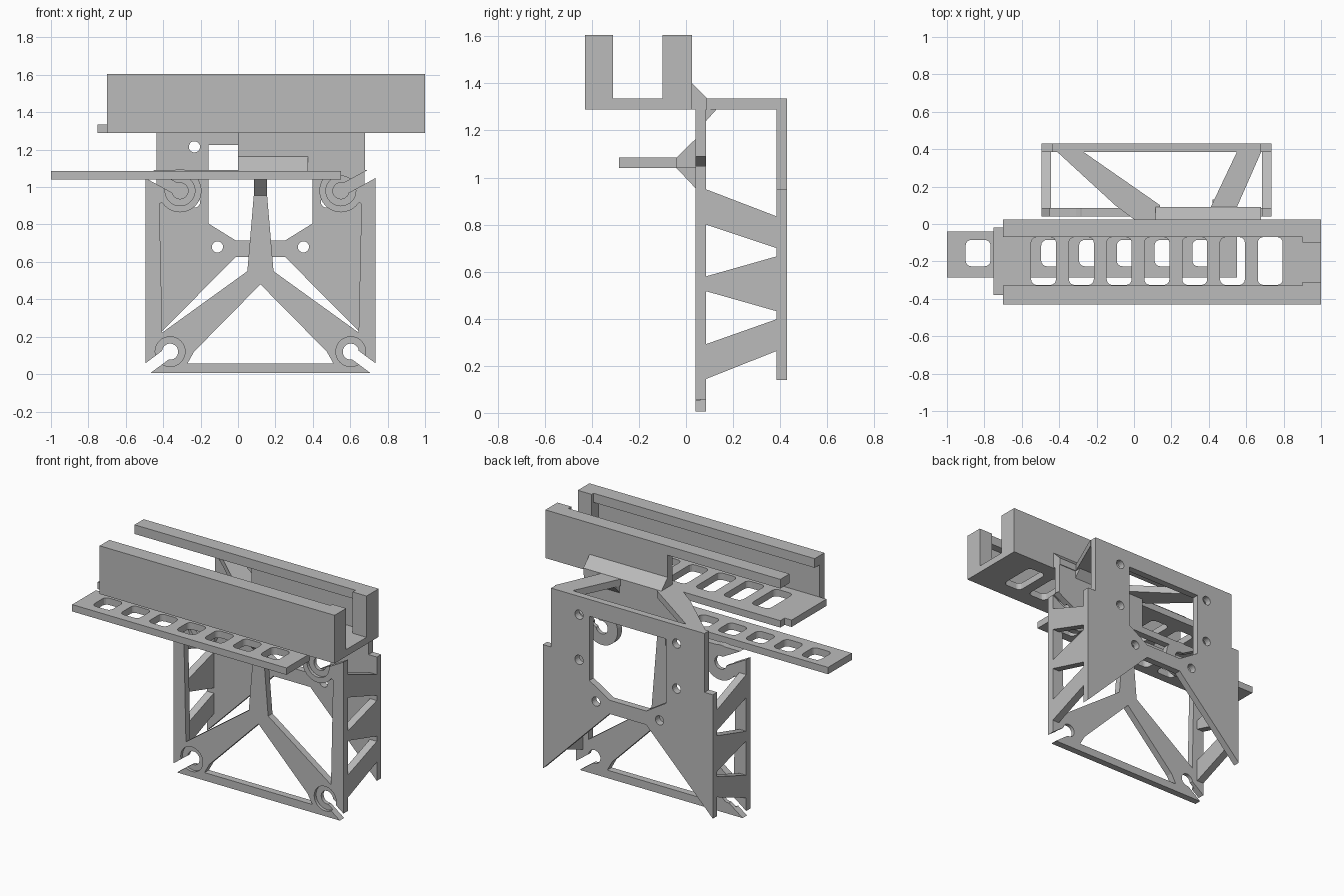
import bpy
import bmesh
from math import cos, sin, pi
from mathutils import Vector

if "Cube" in bpy.data.objects:
    bpy.data.objects.remove(bpy.data.objects["Cube"])

grey = bpy.data.materials.new("plain grey")
grey.use_nodes = True
COLOUR = (0.5, 0.5, 0.5, 1)
grey.diffuse_color = COLOUR
grey.node_tree.nodes["Principled BSDF"].inputs["Base Color"].default_value = COLOUR

CX = 0.12          # mirror plane of the bracket
T = 0.045          # plate thickness
FRAME_Y = 0.04
BACK_Y = 0.385
ORDER = {"x": (2, 0, 1), "y": (0, 2, 1), "z": (0, 1, 2)}


def prism(name, pts, axis, lo, hi):
    """Extrude a 2D outline along an axis from lo to hi."""
    bm = bmesh.new()
    verts = []
    for p in pts:
        src = (p[0], p[1], lo)
        verts.append(bm.verts.new([src[i] for i in ORDER[axis]]))
    face = bm.faces.new(verts)
    grown = bmesh.ops.extrude_face_region(bm, geom=[face])["geom"]
    shift = Vector([(0, 0, hi - lo)[i] for i in ORDER[axis]])
    bmesh.ops.translate(bm, vec=shift,
                        verts=[v for v in grown if isinstance(v, bmesh.types.BMVert)])
    bmesh.ops.recalc_face_normals(bm, faces=bm.faces)
    mesh = bpy.data.meshes.new(name)
    bm.to_mesh(mesh)
    bm.free()
    mesh.materials.append(grey)
    ob = bpy.data.objects.new(name, mesh)
    bpy.context.collection.objects.link(ob)
    return ob


def box(name, x0, x1, y0, y1, z0, z1):
    return prism(name, [(x0, y0), (x1, y0), (x1, y1), (x0, y1)], "z", z0, z1)


def circle(u, v, r, n=32):
    return [(u + r * cos(2 * pi * i / n), v + r * sin(2 * pi * i / n)) for i in range(n)]


def rounded(x0, x1, y0, y1, r=0.03, n=4):
    pts = []
    corners = [(x1 - r, y1 - r), (x0 + r, y1 - r), (x0 + r, y0 + r), (x1 - r, y0 + r)]
    for q, (cx, cy) in enumerate(corners):
        for i in range(n + 1):
            a = (q + i / n) * pi / 2
            pts.append((cx + r * cos(a), cy + r * sin(a)))
    return pts


def mirrored(pts, side):
    return [(CX + side * u, v) for u, v in pts]


def combine(ob, other, operation="DIFFERENCE"):
    mod = ob.modifiers.new("combine", "BOOLEAN")
    mod.operation = operation
    mod.solver = "EXACT"
    mod.object = other
    bpy.context.view_layer.objects.active = ob
    bpy.ops.object.modifier_apply(modifier=mod.name)
    bpy.data.objects.remove(other)


def cut(ob, pts, axis, lo, hi):
    combine(ob, prism("cutter", pts, axis, lo, hi))


# Front frame: outline, openings, then slotted corner mounts
f0, f1 = FRAME_Y, FRAME_Y + T
frame = box("front_frame", CX - 0.615, CX + 0.615, f0, f1, 0.005, 1.09)
cut(frame, mirrored([(-0.39, 0.057), (0.39, 0.057), (0.355, 0.12),
                     (0, 0.48), (-0.355, 0.12)], 1), "y", f0 - 0.1, f1 + 0.1)
side_opening = [(0.525, 0.222), (0.07, 0.55), (0.028, 1.045), (0.37, 1.045),
                (0.43, 0.98), (0.54, 0.91)]
for s in (-1, 1):
    cut(frame, mirrored(side_opening, s), "y", f0 - 0.1, f1 + 0.1)
mounts = [(0.483, 0.12, 0.1, -0.64), (0.43, 0.98, 0.115, 0.5)]
for s in (-1, 1):
    for u, v, r, angle in mounts:
        combine(frame, prism("mount", circle(CX + s * u, v, r), "y", f0, f1), "UNION")
        cut(frame, circle(CX + s * u, v, 0.08), "y", f0 - 0.1, f0 + 0.02)
        cut(frame, circle(CX + s * u, v, 0.043), "y", f0 - 0.1, f1 + 0.1)
        d = Vector((cos(angle), sin(angle)))
        n = Vector((-d.y, d.x)) * 0.029
        c = Vector((u, v))
        slot = [c + n, c - n, c - n + d * 0.35, c + n + d * 0.35]
        cut(frame, mirrored(slot, s), "y", f0 - 0.1, f1 + 0.1)

# Back plate: stepped shoulders, V-shaped lower edge, window and screw holes
b0, b1 = BACK_Y, BACK_Y + T
half = [(0.133, 0.625), (0.615, 0.14), (0.615, 0.95), (0.555, 0.95), (0.555, 1.335)]
plate = prism("back_plate", mirrored(half, 1) + mirrored(half[::-1], -1), "y", b0, b1)
window = [(0.133, 0.715), (0.278, 0.805), (0.278, 1.225)]
cut(plate, mirrored(window, 1) + mirrored(window[::-1], -1), "y", b0 - 0.1, b1 + 0.1)
for s in (-1, 1):
    for u, v in ((0.353, 1.215), (0.353, 0.92), (0.23, 0.68)):
        cut(plate, circle(CX + s * u, v, 0.03, 20), "y", b0 - 0.1, b1 + 0.1)

# Side trusses joining frame and back plate
truss = [(f1, 0.144), (b0, 0.263), (b0, 0.835), (f1, 0.95)]
gaps = [[(0.8, 0.7), (0.58, 0.665)], [(0.517, 0.432), (0.292, 0.398)]]
for s, name in ((-1, "right_truss"), (1, "left_truss")):
    x0, x1 = sorted((CX + s * 0.565, CX + s * 0.615))
    side = prism(name, truss, "x", x0, x1)
    for (a, b), (c, d) in gaps:
        cut(side, [(f1, a), (b0, b), (b0, d), (f1, c)], "x", x0 - 0.1, x1 + 0.1)

# Top struts, front beam and upper panel
Z0, Z1 = 1.29, 1.335
prism("right_strut", [(-0.41, b0), (-0.27, b0), (0.14, 0.1), (0.14, 0.025),
                      (0, 0.025), (-0.1, 0.1)], "z", Z0, Z1)
prism("left_strut", [(0.55, b0), (0.68, b0), (0.55, 0.09), (0.41, 0.09)], "z", Z0, Z1)
prism("front_beam", [(0.02, Z0), (0.09, Z0), (0.09, Z1), (0.02, 1.405)], "x", 0.115, 0.68)
box("upper_panel", 0, 0.68, f0, f1, 1.09, Z0)
prism("strut_gusset", [(f1, 1.24), (0.13, Z0), (f1, Z0)], "x", 0.42, 0.55)

# Upper tray: windowed floor, lipped walls, closed-down end blocks
TRAY_X0, TRAY_X1, TOP, LIP = -0.7, 1.0, 1.605, 1.545
floor = box("tray_floor", TRAY_X0, TRAY_X1, -0.43, 0.025, Z0, Z1)
for i in range(7):
    x = -0.55 + i * 0.202
    cut(floor, rounded(x, x + 0.133, -0.326, -0.07), "z", Z0 - 0.1, Z1 + 0.1)
box("tray_tab", -0.75, TRAY_X0, -0.38, -0.02, Z0, Z1)
END = 0.9
box("tray_front_wall", TRAY_X0, END, -0.43, -0.38, Z1, LIP)
box("tray_front_lip", TRAY_X0, END, -0.43, -0.33, LIP, TOP)
box("tray_front_end", END, TRAY_X1, -0.43, -0.31, Z1, TOP)
box("tray_back_wall", 0.115, END, -0.025, 0.025, Z1, LIP)
box("tray_back_lip", TRAY_X0, END, -0.07, 0.025, LIP, TOP)
box("tray_back_end", END, TRAY_X1, -0.1, 0.025, Z1, TOP)

# Lower rail with rounded windows and its gussets
R0, R1 = 1.04, 1.085
rail = box("lower_rail", -1.0, 0.55, -0.285, -0.04, R0, R1)
for i in range(7):
    x = -0.9 + i * 0.202
    cut(rail, rounded(x, x + 0.133, -0.226, -0.085), "z", R0 - 0.1, R1 + 0.1)
prism("rail_upper_gusset", [(-0.04, R0), (f0, R0), (f0, 1.163), (-0.04, R1)], "x", 0, 0.375)
prism("rail_lower_gusset", [(-0.04, R0), (f0, R0), (f0, 0.955)], "x", 0.085, 0.155)
